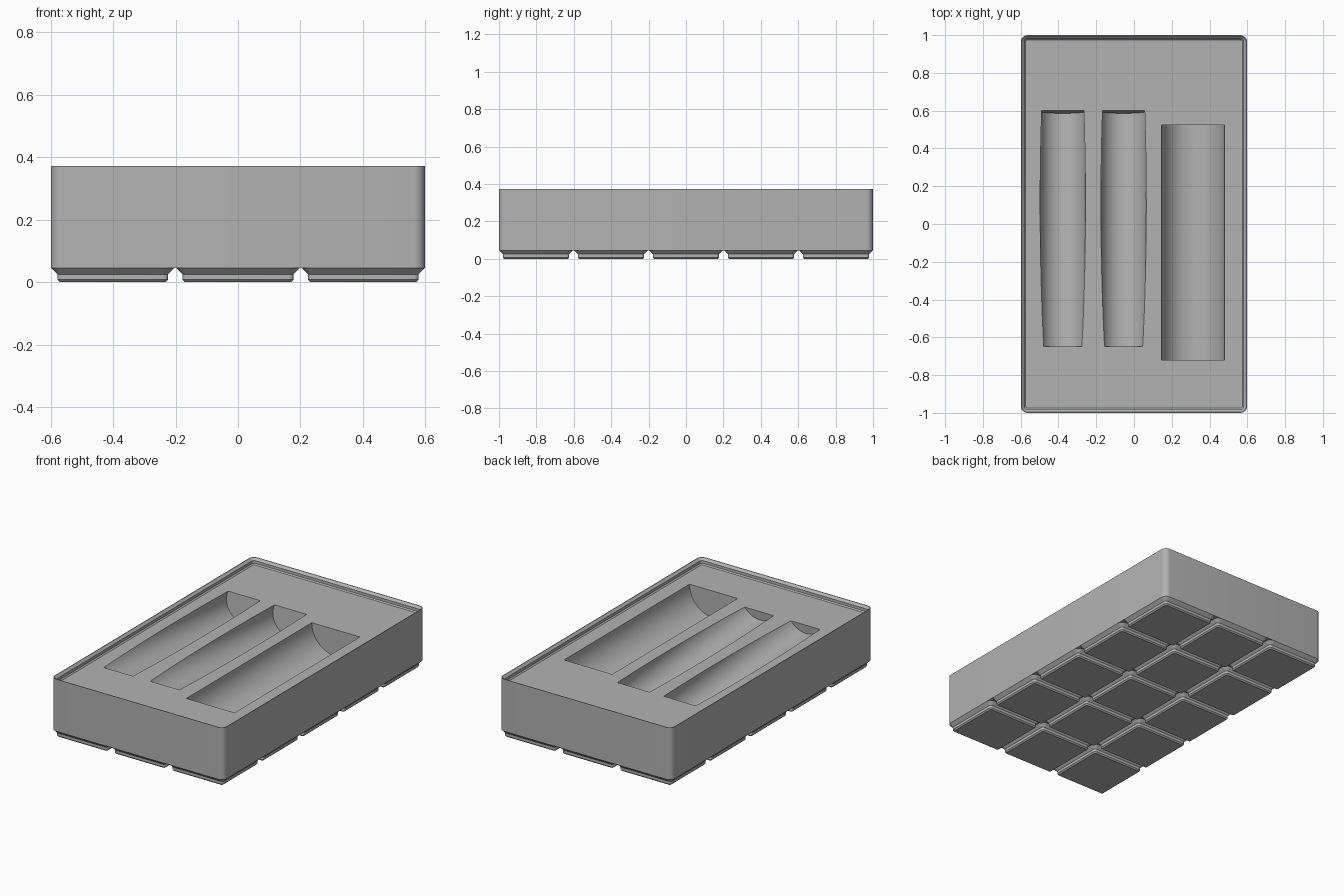
import bpy, bmesh, math
from mathutils import Matrix

cube = bpy.data.objects.get("Cube")
if cube:
    bpy.data.objects.remove(cube, do_unlink=True)

# One plain grey material
grey = bpy.data.materials.new("plain grey")
grey.use_nodes = True
COLOUR = (0.45, 0.45, 0.45, 1)
grey.diffuse_color = COLOUR
next(n for n in grey.node_tree.nodes if n.type == 'BSDF_PRINCIPLED').inputs["Base Color"].default_value = COLOUR

HALF_X, HALF_Y = 0.599, 1.0
CORNER = 0.036
FLOOR, BASE, TOP = 0.334, 0.0455, 0.372
PITCH = 0.401


def finish(bm, name):
    """Turn a bmesh into a named object with the grey material."""
    bmesh.ops.recalc_face_normals(bm, faces=bm.faces)
    mesh = bpy.data.meshes.new(name)
    bm.to_mesh(mesh)
    bm.free()
    mesh.materials.append(grey)
    obj = bpy.data.objects.new(name, mesh)
    bpy.context.collection.objects.link(obj)
    return obj


def smooth(obj):
    bpy.ops.object.select_all(action='DESELECT')
    obj.select_set(True)
    bpy.context.view_layer.objects.active = obj
    bpy.ops.object.shade_smooth_by_angle(angle=math.radians(30))


def rounded_ring(bm, hx, hy, inset, z, cx=0, cy=0, steps=8):
    """Rounded rectangle whose corner arcs stay concentric when inset."""
    verts = []
    for quarter, (sx, sy) in enumerate(((1, 1), (-1, 1), (-1, -1), (1, -1))):
        for i in range(steps + 1):
            a = (quarter + i / steps) * math.pi / 2
            r = CORNER - inset
            verts.append(bm.verts.new((cx + sx * (hx - CORNER) + r * math.cos(a),
                                       cy + sy * (hy - CORNER) + r * math.sin(a), z)))
    return verts


def loft(bm, hx, hy, profile, cx=0, cy=0, cap_end=True):
    """Skin a rounded rectangle along (inset, height) pairs."""
    rings = [rounded_ring(bm, hx, hy, inset, z, cx, cy) for inset, z in profile]
    n = len(rings[0])
    for a, b in zip(rings, rings[1:]):
        for i in range(n):
            j = (i + 1) % n
            bm.faces.new((a[i], a[j], b[j], b[i]))
    bm.faces.new(rings[0][::-1])
    if cap_end:
        bm.faces.new(rings[-1])


# Tray body with stepped stacking lip
bm = bmesh.new()
loft(bm, HALF_X, HALF_Y, [(0, BASE), (0, TOP), (0.004, TOP), (0.018, TOP - 0.014),
                          (0.018, FLOOR + 0.007), (0.025, FLOOR)])
body = finish(bm, "tray_body")


# Cylindrical pockets: x, pivot y, radius, back and front reach, downward tilt
def pocket_cutter(x, y, radius, back, front, tilt):
    bm = bmesh.new()
    place = (Matrix.Translation((x, y, FLOOR))
             @ Matrix.Rotation(-math.radians(tilt), 4, 'X')
             @ Matrix.Translation((0, (back + front) / 2, 0))
             @ Matrix.Rotation(math.pi / 2, 4, 'X'))
    bmesh.ops.create_cone(bm, cap_ends=True, segments=72, radius1=radius, radius2=radius,
                          depth=back - front, matrix=place)
    cutter = finish(bm, "pocket_cutter")
    cutter.hide_render = True
    return cutter


cutters = [pocket_cutter(-0.377, 0.095, 0.12, 0.503, -0.74, 5),
           pocket_cutter(-0.055, 0.095, 0.12, 0.503, -0.74, 5),
           pocket_cutter(0.3125, 0, 0.1675, 0.525, -0.72, 0)]
for cutter in cutters:
    mod = body.modifiers.new("pocket", 'BOOLEAN')
    mod.operation = 'DIFFERENCE'
    mod.solver = 'EXACT'
    mod.object = cutter

# Bake the pockets and discard the cutters
bpy.context.view_layer.update()
carved = bpy.data.meshes.new_from_object(body.evaluated_get(bpy.context.evaluated_depsgraph_get()))
body.modifiers.clear()
body.data = carved
for cutter in cutters:
    bpy.data.objects.remove(cutter, do_unlink=True)
smooth(body)

# Grid of stepped feet
bm = bmesh.new()
for col in range(3):
    for row in range(5):
        loft(bm, 0.198, 0.198, [(0.028, 0), (0.0205, 0.0076), (0.0205, 0.025), (0, BASE)],
             (col - 1) * PITCH, (row - 2) * PITCH, cap_end=False)
smooth(finish(bm, "base_feet"))
